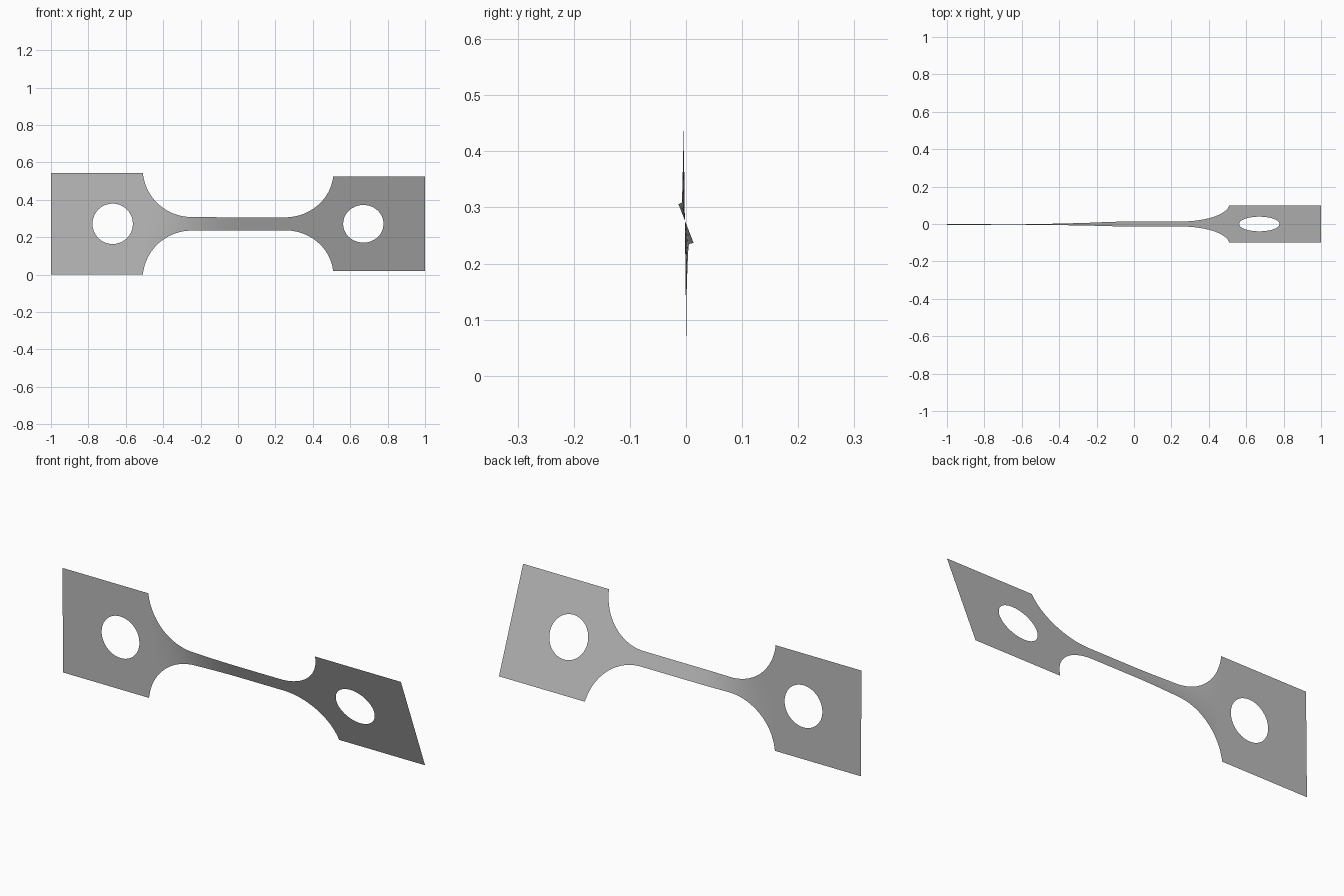
import bpy
import bmesh
from math import sin, cos, sqrt, atan2, radians

cube = bpy.data.objects.get("Cube")
if cube:
    bpy.data.objects.remove(cube, do_unlink=True)

HALF = 0.2715          # half height of the end tabs
NECK = 0.037           # half height of the neck
SHOULDER = 0.51        # where tabs meet the fillets
FILLET_X, FILLET_R = 0.25, 0.26
HOLE_X, HOLE_R = 0.67, 0.108
ROWS, SEGS = 20, 16


def half_height(x):
    """Outline of the waisted strip between the two tabs."""
    d = abs(x) - FILLET_X
    if d <= 0:
        return NECK
    if abs(x) >= SHOULDER - 1e-6:
        return HALF
    return min(HALF, NECK + FILLET_R - sqrt(FILLET_R ** 2 - d * d))


def twisted(x, h):
    """Turn the flat strip about its long axis, mostly left of centre."""
    t = min(1, max(0, (x + 0.5) / 0.5))
    s = t * t * (3 - 2 * t)
    a = radians(0.7 + 20.6 * s)
    return (x, -sin(a) * h - 0.002 * (1 - s), HALF + cos(a) * h)


def steps(a, b, n):
    return [a + (b - a) * i / n for i in range(n + 1)]


bm = bmesh.new()


def add_grid(lines, closed=False):
    """Join neighbouring lines of (x, height) points with quads."""
    grid = [[bm.verts.new(twisted(*p)) for p in line] for line in lines]
    pairs = list(zip(grid, grid[1:]))
    if closed:
        pairs.append((grid[-1], grid[0]))
    for a, b in pairs:
        for i in range(len(a) - 1):
            bm.faces.new((a[i], b[i], b[i + 1], a[i + 1]))


# Neck with curved fillets
flare = [FILLET_X + (SHOULDER - FILLET_X) * sin(radians(90 * i / 20)) for i in range(21)]
xs = [-x for x in reversed(flare)] + steps(-FILLET_X, FILLET_X, 40)[1:-1] + flare
add_grid([[(x, half_height(x) * k) for k in steps(-1, 1, ROWS)] for x in xs])

# End tabs with a round hole
for side in (-1, 1):
    edge = [(SHOULDER, h) for h in steps(-HALF, HALF, ROWS)[:-1]]
    edge += [(x, HALF) for x in steps(SHOULDER, 1, SEGS)[:-1]]
    edge += [(1, h) for h in steps(HALF, -HALF, SEGS)[:-1]]
    edge += [(x, -HALF) for x in steps(1, SHOULDER, SEGS)[:-1]]
    rays = []
    for x, h in edge:
        a = atan2(h, x - HOLE_X)
        hole = (HOLE_X + HOLE_R * cos(a), HOLE_R * sin(a))
        rays.append([(side * (hole[0] + (x - hole[0]) * k), hole[1] + (h - hole[1]) * k)
                     for k in (0, 0.5, 1)])
    add_grid(rays, closed=True)

bmesh.ops.remove_doubles(bm, verts=bm.verts, dist=0.0005)
bmesh.ops.recalc_face_normals(bm, faces=bm.faces)
if sum(f.normal.y for f in bm.faces) > 0:
    bmesh.ops.reverse_faces(bm, faces=bm.faces)

mesh = bpy.data.meshes.new("twisted_strip")
bm.to_mesh(mesh)
bm.free()
strip = bpy.data.objects.new("twisted_strip", mesh)
bpy.context.collection.objects.link(strip)

# Plain grey
grey = bpy.data.materials.new("plain_grey")
grey.use_nodes = True
colour = (0.5, 0.5, 0.5, 1)
grey.diffuse_color = colour
grey.node_tree.nodes["Principled BSDF"].inputs["Base Color"].default_value = colour
mesh.materials.append(grey)

bpy.context.view_layer.objects.active = strip
strip.select_set(True)
bpy.ops.object.shade_smooth_by_angle()
